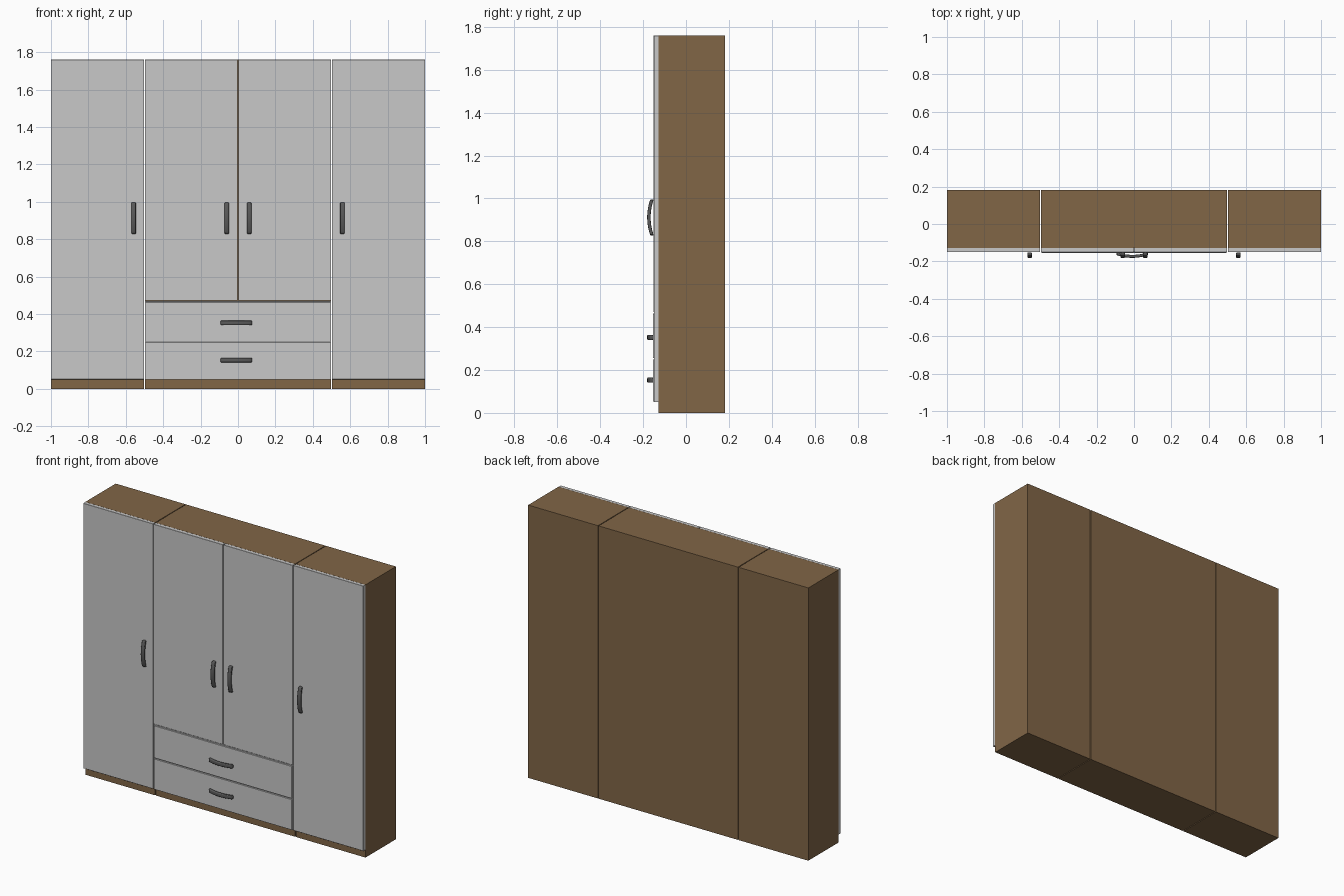
import bpy, bmesh, math
from mathutils import Matrix, Vector

if "Cube" in bpy.data.objects:
    bpy.data.objects.remove(bpy.data.objects["Cube"])


def material(name, rgb):
    m = bpy.data.materials.new(name)
    m.diffuse_color = (*rgb, 1)
    m.use_nodes = True
    m.node_tree.nodes["Principled BSDF"].inputs["Base Color"].default_value = m.diffuse_color
    return m


WOOD = material("brown wood", (0.22, 0.132, 0.062))
GREY = material("light grey panel", (0.58, 0.58, 0.58))
DARK = material("dark grey metal", (0.10, 0.10, 0.10))


def finish(bm, name, mat):
    bmesh.ops.recalc_face_normals(bm, faces=bm.faces)
    me = bpy.data.meshes.new(name)
    bm.to_mesh(me)
    bm.free()
    me.materials.append(mat)
    ob = bpy.data.objects.new(name, me)
    bpy.context.collection.objects.link(ob)
    return ob


def box(name, x, y, z, mat, bevel=0.0):
    """Box from (min, max) pairs on each axis, with optional eased edges."""
    bm = bmesh.new()
    size = Vector((x[1] - x[0], y[1] - y[0], z[1] - z[0]))
    mid = Vector((sum(x) / 2, sum(y) / 2, sum(z) / 2))
    bmesh.ops.create_cube(bm, size=1, matrix=Matrix.Translation(mid) @ Matrix.Diagonal((*size, 1)))
    if bevel:
        bmesh.ops.bevel(bm, geom=bm.edges[:], offset=bevel, segments=1, affect='EDGES')
    return finish(bm, name, mat)


def handle(name, x, z, vertical, length=0.168, width=0.024, thick=0.016, n=16):
    """Bowed bar: a rounded rectangle section swept along a shallow arc."""
    bm = bmesh.new()
    section = []
    r = 0.005
    for k, (sx, sy) in enumerate([(1, 1), (-1, 1), (-1, -1), (1, -1)]):
        for j in range(4):
            a = math.radians(90 * k + 30 * j)
            section.append((sx * (width / 2 - r) + r * math.cos(a),
                            sy * (thick / 2 - r) + r * math.sin(a)))
    stations = [(-1, 0.72)] + [(-0.965 + 1.93 * i / n, 1) for i in range(n + 1)] + [(1, 0.72)]
    rings = []
    for t, s in stations:
        along, depth = t * length / 2, -0.173 + 0.0145 * t * t
        ring = []
        for w, d in section:
            y = depth + d * s
            p = (x + w * s, y, z + along) if vertical else (x + along, y, z + w * s)
            ring.append(bm.verts.new(p))
        rings.append(ring)
    m = len(section)
    for a, b in zip(rings, rings[1:]):
        for i in range(m):
            bm.faces.new((a[i], a[(i + 1) % m], b[(i + 1) % m], b[i]))
    bm.faces.new(rings[0])
    bm.faces.new(rings[-1])
    ob = finish(bm, name, DARK)
    bpy.context.view_layer.objects.active = ob
    ob.select_set(True)
    bpy.ops.object.shade_smooth_by_angle(angle=math.radians(40))
    ob.select_set(False)


TOP, BASE = 1.76, 0.05
BODY_Y = (-0.128, 0.181)

# Three wooden carcasses side by side
box("centre_cabinet", (-0.497, 0.497), BODY_Y, (0, TOP), WOOD)
for side, s in (("left", -1), ("right", 1)):
    outer = tuple(sorted((s * 0.502, s * 1.0)))
    inner = tuple(sorted((s * 0.003, s * 0.497)))
    box(side + "_cabinet", outer, BODY_Y, (0, TOP), WOOD)
    # Tall side door and shorter centre door
    box(side + "_tall_door", outer, (-0.150, -0.128), (BASE, TOP), GREY, 0.001)
    box(side + "_centre_door", inner, (-0.152, -0.128), (0.471, TOP), GREY, 0.001)
    # Door handles
    handle(side + "_tall_door_handle", s * 0.558, 0.912, True)
    handle(side + "_centre_door_handle", s * 0.06, 0.912, True)

# Backing panel behind the drawers, then the two drawer fronts
box("drawer_backing", (-0.497, 0.497), (-0.148, -0.128), (BASE, 0.468), GREY)
for name, z, hz in (("upper", (0.255, 0.463), 0.352), ("lower", (0.052, 0.249), 0.153)):
    box(name + "_drawer_front", (-0.492, 0.492), (-0.155, -0.148), z, GREY, 0.001)
    handle(name + "_drawer_handle", -0.009, hz, False)
